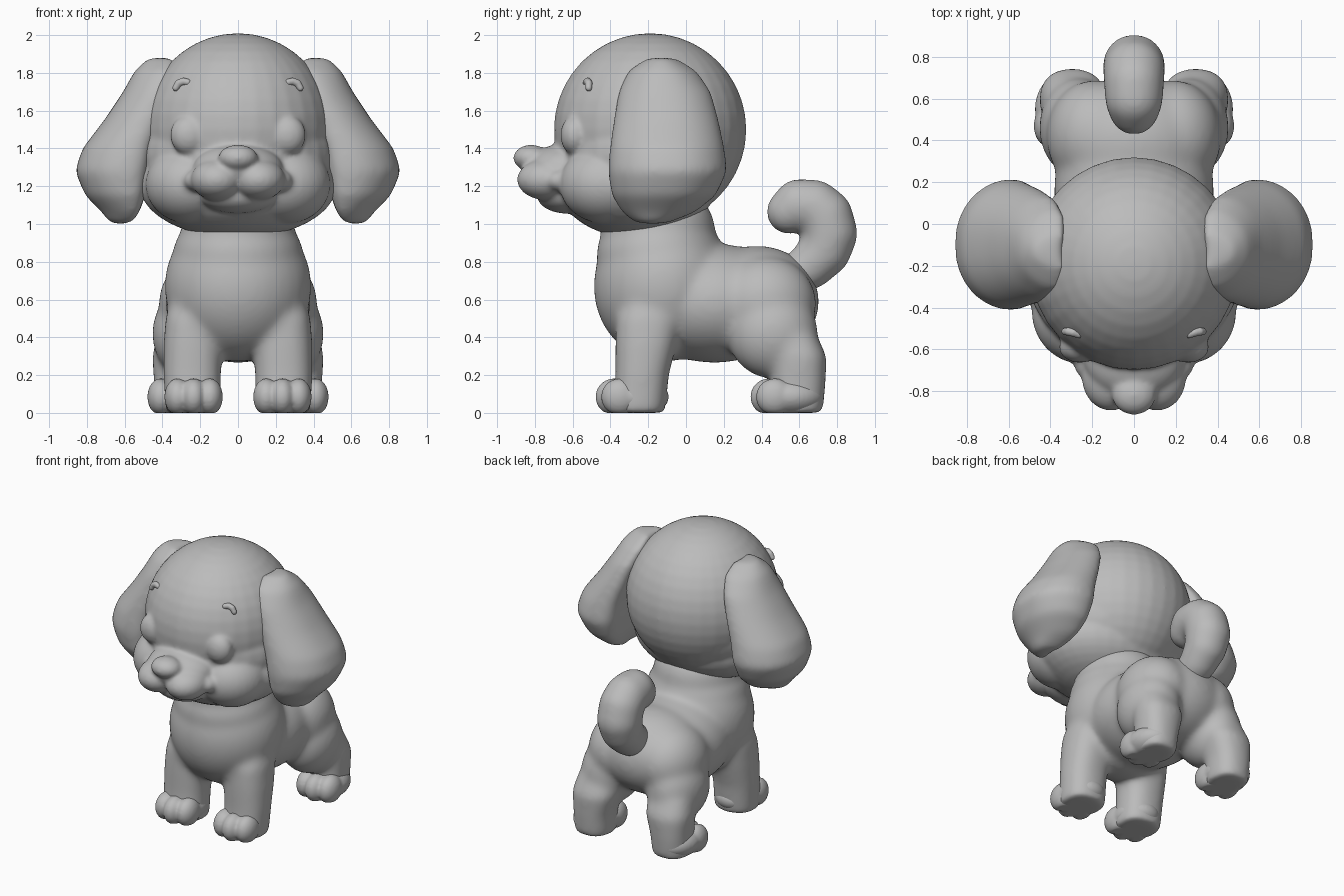
import bpy
import bmesh
from math import cos, sin, tau, copysign
from mathutils import Matrix, Vector

default_cube = bpy.data.objects.get("Cube")
if default_cube:
    bpy.data.objects.remove(default_cube)

SIDES = {"left": 1, "right": -1}

clay = bpy.data.materials.new("soft grey")
clay.use_nodes = True
grey = (0.5, 0.5, 0.5, 1)
clay.diffuse_color = grey
clay.node_tree.nodes["Principled BSDF"].inputs["Base Color"].default_value = grey


def ball(bm, centre, radii):
    """Add an ellipsoid, cut flat where it would sink into the floor."""
    matrix = Matrix.Translation(centre) @ Matrix.Diagonal((*radii, 1))
    made = bmesh.ops.create_uvsphere(bm, u_segments=32, v_segments=20, radius=1, matrix=matrix)
    for vert in made["verts"]:
        vert.co.z = max(vert.co.z, 0)


def ball_pair(bm, centre, radii):
    """Add an ellipsoid on both sides of the middle plane."""
    for side in SIDES.values():
        ball(bm, (side * centre[0], *centre[1:]), radii)


def chain(bm, points, steps=8):
    """Add a row of balls through points given as (x, y, z, radius)."""
    for start, end in zip(points, points[1:]):
        for step in range(steps + 1):
            x, y, z, radius = Vector(start).lerp(Vector(end), step / steps)
            ball(bm, (x, y, z), (radius, radius, radius))


def loft(bm, side, rings, wrap=0, squareness=0.85, segments=32):
    """Skin rings of (z, inner x, outer x, front y, back y); wrap curls the edges inward."""
    def bend(value):
        return copysign(abs(value) ** squareness, value)

    loops = []
    for z, inner, outer, front, back in rings:
        loop = []
        for i in range(segments):
            angle = tau * i / segments
            x = (inner + outer) / 2 + bend(cos(angle)) * (outer - inner) / 2
            x -= wrap * sin(angle) ** 2
            y = (front + back) / 2 + bend(sin(angle)) * (back - front) / 2
            loop.append(bm.verts.new((side * x, y, z)))
        loops.append(loop)
    faces = [bm.faces.new(loops[0]), bm.faces.new(loops[-1])]
    for low, high in zip(loops, loops[1:]):
        for i in range(segments):
            j = (i + 1) % segments
            faces.append(bm.faces.new((low[i], low[j], high[j], high[i])))
    bmesh.ops.recalc_face_normals(bm, faces=faces)


def sculpt(name, bm, voxel=0.014, smoothing=10):
    """Fuse the overlapping shapes into one soft surface."""
    mesh = bpy.data.meshes.new(name)
    bm.to_mesh(mesh)
    bm.free()
    mesh.materials.append(clay)
    for polygon in mesh.polygons:
        polygon.use_smooth = True
    part = bpy.data.objects.new(name, mesh)
    bpy.context.collection.objects.link(part)
    remesh = part.modifiers.new("fuse", "REMESH")
    remesh.mode = "VOXEL"
    remesh.voxel_size = voxel
    remesh.use_smooth_shade = True
    soften = part.modifiers.new("soften", "SMOOTH")
    soften.factor = 0.5
    soften.iterations = smoothing


# Torso with neck, chest, rump and all four legs
front_leg = [
    (0.0, 0.09, 0.385, -0.39, -0.11),
    (0.2, 0.09, 0.395, -0.375, -0.09),
    (0.36, 0.08, 0.395, -0.375, -0.05),
    (0.5, 0.08, 0.385, -0.37, -0.02),
    (0.64, 0.12, 0.34, -0.3, -0.06),
]
hind_leg = [
    (0.0, 0.18, 0.44, 0.44, 0.725),
    (0.15, 0.17, 0.445, 0.45, 0.74),
    (0.3, 0.13, 0.455, 0.45, 0.745),
    (0.42, 0.14, 0.43, 0.4, 0.69),
]
bm = bmesh.new()
ball(bm, (0, -0.15, 0.97), (0.3, 0.305, 0.25))
ball(bm, (0, -0.14, 0.84), (0.345, 0.335, 0.25))
ball(bm, (0, -0.12, 0.67), (0.39, 0.37, 0.4))
ball(bm, (0, 0.15, 0.58), (0.385, 0.45, 0.315))
ball(bm, (0, 0.38, 0.59), (0.38, 0.325, 0.295))
ball_pair(bm, (0.19, 0.42, 0.58), (0.23, 0.27, 0.25))
ball_pair(bm, (0.26, 0.46, 0.42), (0.195, 0.24, 0.24))
for side in SIDES.values():
    loft(bm, side, front_leg)
    loft(bm, side, hind_leg)
sculpt("body", bm, smoothing=45)

# Paws, each with a pad and three toes
for label, side in SIDES.items():
    for place, x, y in (("front", 0.235, -0.37), ("hind", 0.325, 0.45)):
        bm = bmesh.new()
        ball(bm, (side * x, y + 0.1, 0.085), (0.15, 0.18, 0.105))
        for offset, reach in ((-0.085, 0.015), (0, -0.01), (0.085, 0.02)):
            ball(bm, (side * (x + offset), y + reach, 0.085), (0.07, 0.1, 0.098))
        sculpt(f"{label}_{place}_paw", bm, voxel=0.01, smoothing=9)

# Curled tail
bm = bmesh.new()
chain(bm, [
    (0, 0.56, 0.72, 0.11),
    (0, 0.66, 0.78, 0.125),
    (0, 0.735, 0.86, 0.14),
    (0, 0.76, 0.95, 0.15),
    (0, 0.735, 1.04, 0.15),
    (0, 0.68, 1.09, 0.145),
    (0, 0.6, 1.1, 0.14),
    (0, 0.545, 1.065, 0.12),
])
sculpt("tail", bm, smoothing=35)

# Head with skull, cheeks, closed eyes, muzzle, nose and chin
bm = bmesh.new()
ball(bm, (0, -0.19, 1.5), (0.5, 0.51, 0.51))
ball(bm, (0, -0.22, 1.36), (0.515, 0.46, 0.36))
ball(bm, (0, -0.26, 1.21), (0.525, 0.42, 0.285))
ball_pair(bm, (0.25, -0.42, 1.21), (0.24, 0.25, 0.21))
ball_pair(bm, (0.26, -0.59, 1.47), (0.1, 0.075, 0.105))
ball(bm, (0, -0.64, 1.29), (0.24, 0.2, 0.135))
ball(bm, (0, -0.63, 1.15), (0.2, 0.16, 0.095))
ball(bm, (0, -0.72, 1.3), (0.15, 0.15, 0.1))
ball_pair(bm, (0.11, -0.735, 1.235), (0.14, 0.16, 0.11))
ball_pair(bm, (0.21, -0.66, 1.23), (0.08, 0.09, 0.06))
ball(bm, (0, -0.82, 1.35), (0.105, 0.095, 0.07))
sculpt("head", bm, voxel=0.011, smoothing=18)

# Brows and hanging ears
ear = [
    (1.0, 0.58, 0.68, -0.27, -0.1),
    (1.06, 0.53, 0.72, -0.34, 0.05),
    (1.15, 0.49, 0.81, -0.395, 0.16),
    (1.28, 0.46, 0.865, -0.415, 0.22),
    (1.4, 0.44, 0.825, -0.405, 0.205),
    (1.55, 0.4, 0.71, -0.385, 0.175),
    (1.7, 0.36, 0.61, -0.36, 0.135),
    (1.81, 0.33, 0.55, -0.31, 0.06),
    (1.88, 0.35, 0.48, -0.21, -0.05),
]
for label, side in SIDES.items():
    bm = bmesh.new()
    chain(bm, [
        (side * 0.265, -0.53, 1.75, 0.018),
        (side * 0.29, -0.52, 1.755, 0.02),
        (side * 0.315, -0.515, 1.745, 0.02),
        (side * 0.33, -0.515, 1.72, 0.018),
    ])
    sculpt(f"{label}_brow", bm, voxel=0.005, smoothing=6)

    bm = bmesh.new()
    loft(bm, side, ear, wrap=0.07)
    sculpt(f"{label}_ear", bm, smoothing=50)
